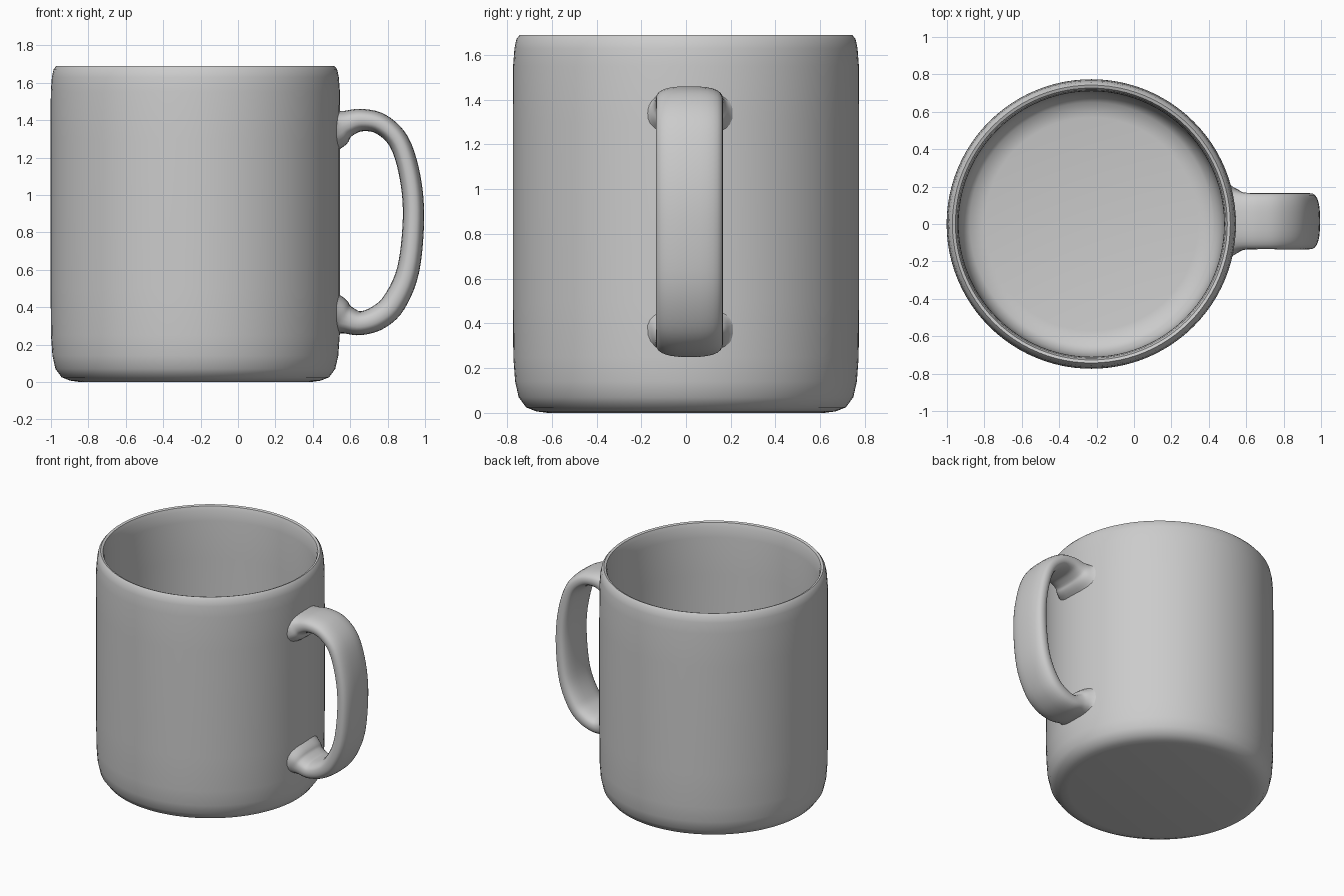
import bpy, bmesh, math
from mathutils import Vector

if "Cube" in bpy.data.objects:
    bpy.data.objects.remove(bpy.data.objects["Cube"])

CX = -0.228  # axis of the cup


def finish(bm, name):
    bmesh.ops.recalc_face_normals(bm, faces=bm.faces)
    me = bpy.data.meshes.new(name)
    bm.to_mesh(me)
    bm.free()
    ob = bpy.data.objects.new(name, me)
    bpy.context.collection.objects.link(ob)
    me.shade_smooth()
    return ob


def smooth_path(pts, steps):
    """Catmull-Rom through tuples of any length."""
    pts = [Vector(p) for p in pts]
    ext = [2 * pts[0] - pts[1]] + pts + [2 * pts[-1] - pts[-2]]
    out = []
    for i in range(1, len(ext) - 2):
        a, b, c, d = ext[i - 1:i + 3]
        for s in range(steps):
            t = s / steps
            out.append(0.5 * (2 * b + (c - a) * t + (2 * a - 5 * b + 4 * c - d) * t ** 2
                              + (3 * b - a - 3 * c + d) * t ** 3))
    return out + [pts[-1]]


def bridge(bm, rings):
    for r0, r1 in zip(rings, rings[1:]):
        n = len(r0)
        for i in range(n):
            bm.faces.new((r0[i], r0[(i + 1) % n], r1[(i + 1) % n], r1[i]))
    bm.faces.new(rings[0][::-1])
    bm.faces.new(rings[-1])


# Cup: one lathed profile from the base, over the rim, down to the inner floor
profile = [(0.62, 0.0), (0.67, 0.007), (0.715, 0.025), (0.748, 0.07), (0.764, 0.14),
           (0.772, 0.25), (0.774, 0.5), (0.774, 1.3), (0.773, 1.55), (0.767, 1.63),
           (0.758, 1.672), (0.743, 1.69), (0.727, 1.684), (0.717, 1.655), (0.711, 1.58),
           (0.71, 1.3), (0.71, 0.5), (0.706, 0.27), (0.69, 0.17), (0.65, 0.115), (0.57, 0.1)]
SEG = 96
bm = bmesh.new()
rings = []
for r, z in profile:
    rings.append([bm.verts.new((CX + r * math.cos(2 * math.pi * i / SEG),
                                r * math.sin(2 * math.pi * i / SEG), z)) for i in range(SEG)])
bridge(bm, rings)
finish(bm, "cup")

# Handle: rounded strap swept in the xz plane, flared where it meets the wall
# (x, z, half thickness, half width)
path = smooth_path([
    (0.50, 1.355, 0.14, 0.21), (0.535, 1.36, 0.105, 0.178), (0.58, 1.38, 0.073, 0.155),
    (0.66, 1.40, 0.06, 0.15), (0.765, 1.378, 0.056, 0.15), (0.863, 1.28, 0.055, 0.15),
    (0.921, 1.09, 0.056, 0.15), (0.938, 0.87, 0.057, 0.15), (0.91, 0.60, 0.06, 0.15),
    (0.835, 0.425, 0.065, 0.15), (0.75, 0.345, 0.066, 0.15), (0.655, 0.314, 0.064, 0.15),
    (0.58, 0.332, 0.076, 0.155), (0.535, 0.35, 0.105, 0.178), (0.50, 0.355, 0.14, 0.21)], 5)
SIDES = 28


def sgn_pow(v, e):
    return math.copysign(abs(v) ** e, v)


bm = bmesh.new()
rings = []
for k, (x, z, th, w) in enumerate(path):
    p0, p1 = path[max(k - 1, 0)], path[min(k + 1, len(path) - 1)]
    tx, tz = p1[0] - p0[0], p1[1] - p0[1]
    ln = math.hypot(tx, tz)
    nx, nz = -tz / ln, tx / ln
    ring = []
    for i in range(SIDES):
        a = 2 * math.pi * i / SIDES
        u = w * sgn_pow(math.cos(a), 0.75)
        v = th * sgn_pow(math.sin(a), 0.75)
        ring.append(bm.verts.new((x + nx * v, 0.015 + u, z + nz * v)))
    rings.append(ring)
bridge(bm, rings)
finish(bm, "handle")

# Keep the flat base and floor crisp
for ob in bpy.context.collection.objects:
    ob.select_set(True)
    bpy.context.view_layer.objects.active = ob
bpy.ops.object.shade_smooth_by_angle(angle=math.radians(50))
